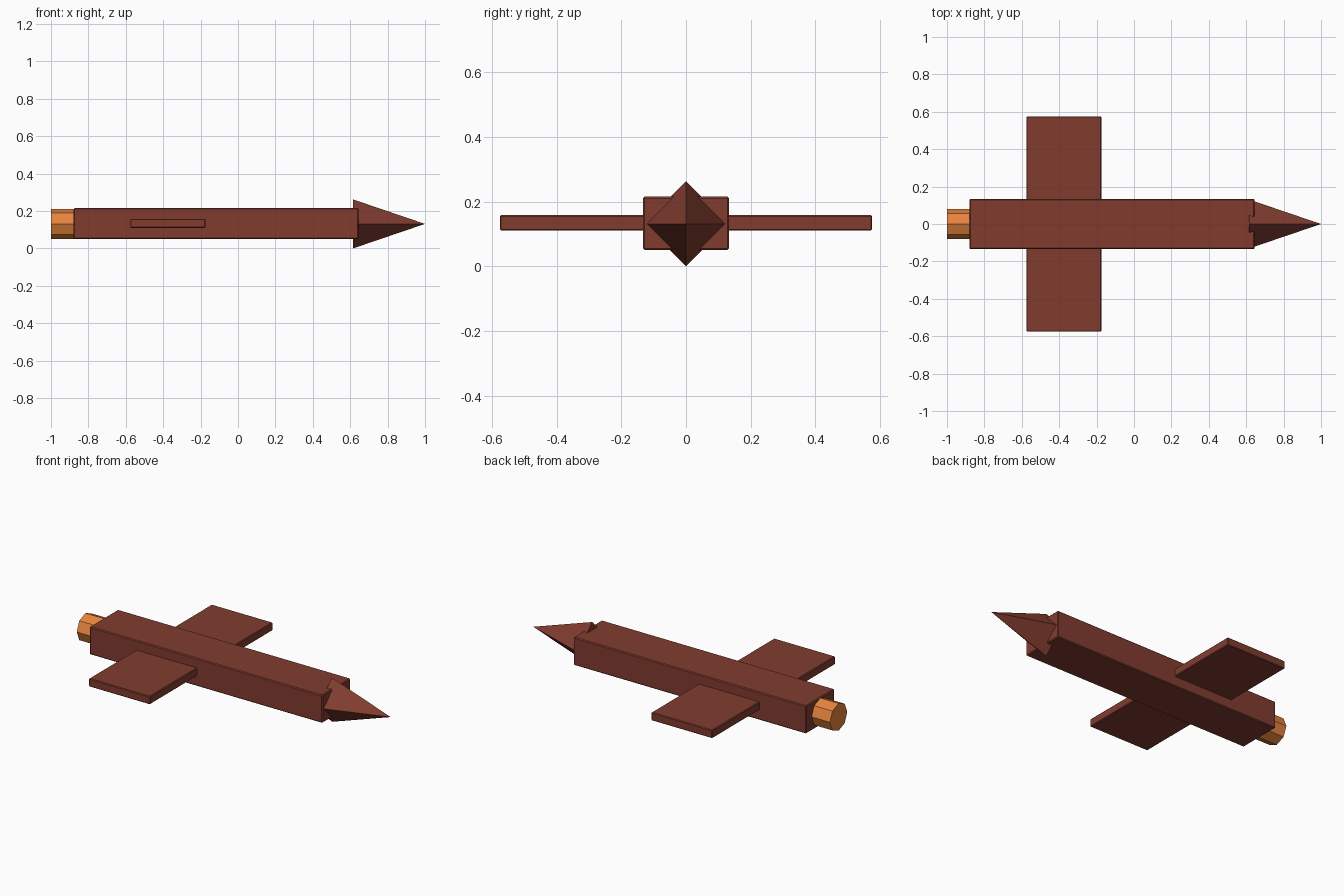
import bpy
from math import pi

if "Cube" in bpy.data.objects:
    bpy.data.objects.remove(bpy.data.objects["Cube"])

AXIS_Z = 0.131  # height of the long axis


def material(name, color):
    m = bpy.data.materials.new(name)
    m.diffuse_color = (*color, 1)
    m.use_nodes = True
    m.node_tree.nodes["Principled BSDF"].inputs["Base Color"].default_value = m.diffuse_color
    return m


brown = material("brown", (0.22, 0.045, 0.028))
orange = material("orange", (0.80, 0.23, 0.05))


def finish(name, mat):
    ob = bpy.context.object
    ob.name = name
    ob.data.materials.append(mat)
    return ob


def box(name, x0, x1, half_y, z0, z1, bevel, mat):
    bpy.ops.mesh.primitive_cube_add(size=1, location=((x0 + x1) / 2, 0, (z0 + z1) / 2))
    ob = finish(name, mat)
    ob.scale = (x1 - x0, 2 * half_y, z1 - z0)
    bpy.ops.object.transform_apply(location=False, rotation=False, scale=True)
    mod = ob.modifiers.new("edge_bevel", 'BEVEL')
    mod.width = bevel
    mod.segments = 1
    return ob


def tapered(name, x0, x1, r0, r1, sides, mat):
    # Cone or cylinder along x, with corners on the y and z axes
    bpy.ops.mesh.primitive_cone_add(
        vertices=sides, radius1=r0, radius2=r1, depth=x1 - x0,
        location=((x0 + x1) / 2, 0, AXIS_Z), rotation=(0, pi / 2, 0))
    return finish(name, mat)


# Long square fuselage
box("fuselage", -0.88, 0.645, 0.133, 0.05, 0.215, 0.005, brown)

# Flat wing plate passing through the fuselage
box("wings", -0.575, -0.175, 0.575, 0.11, 0.158, 0.004, brown)

# Four-sided pointed nose
tapered("nose_cone", 0.615, 1.0, 0.131, 0.0, 4, brown)

# Eight-sided exhaust at the tail
tapered("exhaust_nozzle", -1.0, -0.86, 0.081, 0.081, 8, orange)
